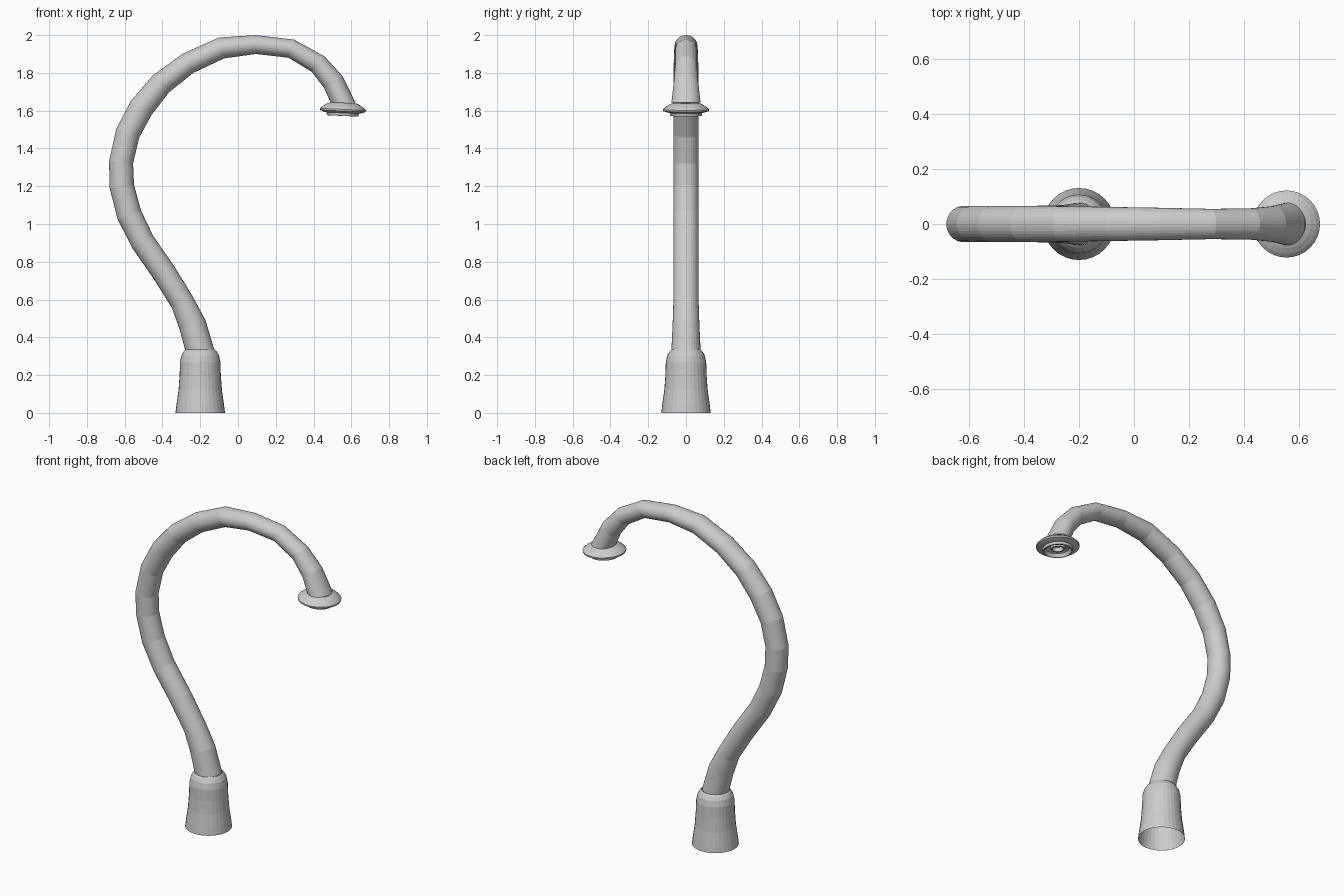
import bpy, bmesh, math
from mathutils import Vector

if "Cube" in bpy.data.objects:
    bpy.data.objects.remove(bpy.data.objects["Cube"])

SIDES = 32


def loft(name, rings, cap_end=False):
    """Skin rings given as (x, z, angle, in-plane radius, y radius)."""
    bm = bmesh.new()
    loops = []
    for x, z, ang, r, ry in rings:
        u = Vector((math.cos(ang), 0, math.sin(ang)))
        loops.append([bm.verts.new(Vector((x, 0, z))
                      + u * (r * math.cos(2 * math.pi * i / SIDES))
                      + Vector((0, ry * math.sin(2 * math.pi * i / SIDES), 0)))
                      for i in range(SIDES)])
    for a, b in zip(loops, loops[1:]):
        for i in range(SIDES):
            j = (i + 1) % SIDES
            bm.faces.new((a[i], a[j], b[j], b[i]))
    if cap_end:
        bm.faces.new(loops[-1])
    me = bpy.data.meshes.new(name)
    bm.to_mesh(me)
    bm.free()
    ob = bpy.data.objects.new(name, me)
    bpy.context.collection.objects.link(ob)
    return ob


# Base sleeve, open underneath
base = [(.131, 0), (.125, .05), (.115, .12), (.109, .2), (.107, .27),
        (.099, .305), (.087, .325), (.077, .335)]
loft("base_sleeve", [(-.2, z, 0, r, r) for r, z in base])

# Swan-neck spout: x, z, in-plane radius, y radius
path = [(-.203, .335, .077, .077), (-.24, .465, .073, .071),
        (-.293, .583, .063, .067), (-.39, .74, .064, .066),
        (-.504, .904, .064, .066), (-.576, 1.05, .066, .066),
        (-.615, 1.199, .065, .066), (-.619, 1.326, .064, .066),
        (-.584, 1.48, .065, .066), (-.512, 1.615, .066, .066),
        (-.407, 1.743, .062, .066), (-.264, 1.851, .058, .065),
        (-.087, 1.932, .057, .062), (.095, 1.95, .05, .059),
        (.283, 1.928, .05, .055), (.425, 1.846, .053, .057),
        (.505, 1.751, .058, .065), (.557, 1.642, .066, .077)]
rings = []
for k, (x, z, r, ry) in enumerate(path):
    if k == 0:
        ang = 0
    elif k == len(path) - 1:
        ang = -math.pi
    else:
        d0 = Vector((x - path[k - 1][0], z - path[k - 1][1])).normalized()
        d1 = Vector((path[k + 1][0] - x, path[k + 1][1] - z)).normalized()
        t = d0 + d1
        ang = math.atan2(t.y, t.x) - math.pi / 2
    rings.append((x, z, ang, r, ry))
loft("curved_spout", rings)

# Outlet flange with stepped lip and recessed underside, slightly tilted
tilt = math.radians(-2.5)
head = [(.068, 1.642), (.088, 1.633), (.108, 1.62), (.122, 1.607),
        (.121, 1.598), (.100, 1.591), (.086, 1.588), (.083, 1.573),
        (.076, 1.572), (.066, 1.592), (.042, 1.6), (.038, 1.585), (.03, 1.585),
        (.028, 1.61)]
loft("outlet_flange", [(.555 + (z - 1.607) * -math.sin(tilt), z, tilt, r, r)
                       for r, z in reversed(head)])
loft("outlet_plug", [(.556, 1.61, tilt, .03, .03), (.556, 1.612, tilt, .02, .02)],
     cap_end=True)

# Consistent outward normals
for ob in bpy.data.objects:
    bm = bmesh.new()
    bm.from_mesh(ob.data)
    bmesh.ops.recalc_face_normals(bm, faces=bm.faces)
    bm.to_mesh(ob.data)
    bm.free()
